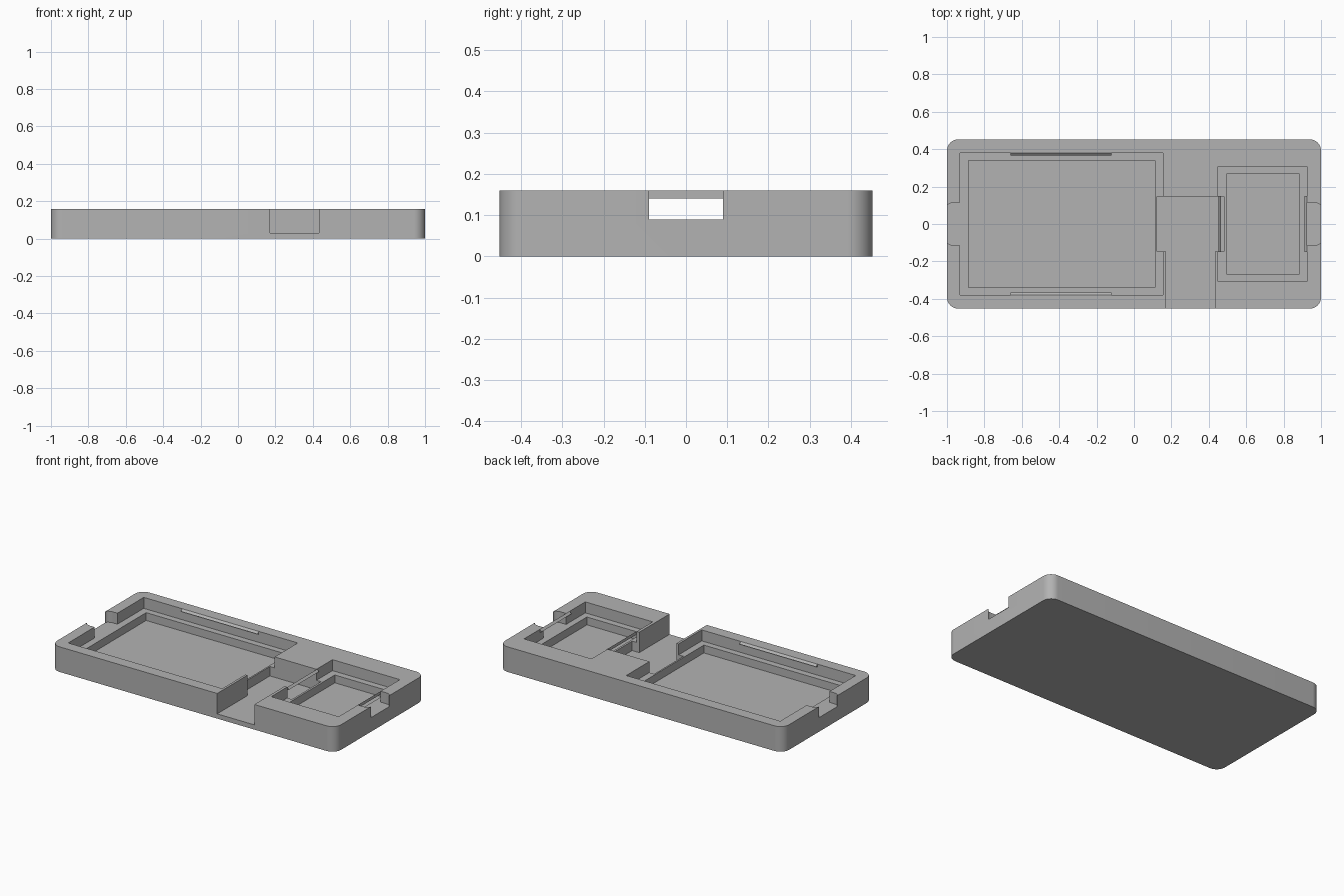
import bpy
import bmesh
from math import cos, sin, pi, radians
from mathutils import Vector

cube = bpy.data.objects.get("Cube")
if cube:
    bpy.data.objects.remove(cube, do_unlink=True)

HEIGHT = 0.16
LEDGE = 0.09
POCKET_FLOOR = 0.04
CHANNEL_FLOOR = 0.03
ABOVE = 0.3

grey = bpy.data.materials.new("plain grey")
grey.use_nodes = True
colour = (0.45, 0.45, 0.45, 1)
grey.diffuse_color = colour
grey.node_tree.nodes["Principled BSDF"].inputs["Base Color"].default_value = colour


def prism(name, outline, sweep):
    """Extrude a closed 3D outline along the sweep vector."""
    bm = bmesh.new()
    face = bm.faces.new([bm.verts.new(p) for p in outline])
    result = bmesh.ops.extrude_face_region(bm, geom=[face])
    moved = [v for v in result["geom"] if isinstance(v, bmesh.types.BMVert)]
    bmesh.ops.translate(bm, verts=moved, vec=Vector(sweep))
    bmesh.ops.recalc_face_normals(bm, faces=bm.faces)
    mesh = bpy.data.meshes.new(name)
    bm.to_mesh(mesh)
    bm.free()
    mesh.materials.append(grey)
    obj = bpy.data.objects.new(name, mesh)
    bpy.context.collection.objects.link(obj)
    return obj


def slab(name, points, z0, z1):
    return prism(name, [(x, y, z0) for x, y in points], (0, 0, z1 - z0))


def rectangle(x0, x1, y0, y1):
    return [(x0, y0), (x1, y0), (x1, y1), (x0, y1)]


def rounded_rectangle(hx, hy, r, steps=12):
    points = []
    for i, (sx, sy) in enumerate([(1, 1), (-1, 1), (-1, -1), (1, -1)]):
        for k in range(steps + 1):
            a = (i + k / steps) * pi / 2
            points.append((sx * (hx - r) + r * cos(a), sy * (hy - r) + r * sin(a)))
    return points


# Tray body
body = slab("tray_body", rounded_rectangle(1, 0.452, 0.06), 0, HEIGHT)


def cut(points, floor):
    cutter = slab("cutter", points, floor, ABOVE)
    cutter.hide_render = True
    mod = body.modifiers.new("cut", "BOOLEAN")
    mod.operation = "DIFFERENCE"
    mod.solver = "EXACT"
    mod.object = cutter
    bpy.ops.object.select_all(action="DESELECT")
    bpy.context.view_layer.objects.active = body
    body.select_set(True)
    bpy.ops.object.modifier_apply(modifier=mod.name)
    bpy.data.objects.remove(cutter, do_unlink=True)


# Stepped pockets: large one and small one
cut(rectangle(-0.93, 0.155, -0.38, 0.38), LEDGE)
cut(rectangle(-0.885, 0.112, -0.34, 0.34), POCKET_FLOOR)
cut(rectangle(0.45, 0.925, -0.308, 0.308), LEDGE)
cut(rectangle(0.495, 0.885, -0.267, 0.267), POCKET_FLOOR)

# Channel to the front, widening into a box between the pockets
cut([(0.17, -0.6), (0.432, -0.6), (0.432, -0.147), (0.482, -0.147),
     (0.482, 0.147), (0.122, 0.147), (0.122, -0.147), (0.17, -0.147)],
    CHANNEL_FLOOR)

# End notches with curved cheeks
for side in (-1, 1):
    arc = [(0.96 + 0.04 * sin(a), 0.09 + 0.025 * cos(a))
           for a in [k * pi / 16 for k in range(9)]]
    half = [(0.9, 0.115)] + arc + [(1.1, 0.09)]
    outline = half + [(x, -y) for x, y in reversed(half)]
    cut([(side * x, y) for x, y in outline], LEDGE)

body.select_set(True)
bpy.ops.object.shade_smooth_by_angle(angle=radians(30))

# Wedge-shaped retaining lips: depth from the wall, height
LIP = [(0, HEIGHT), (0.014, 0.148), (0, 0.14)]
for name, side in (("back_lip", 1), ("front_lip", -1)):
    prism(name, [(-0.66, side * (0.38 - d), z) for d, z in LIP], (0.54, 0, 0))
for name, wall, side in (("inner_lip", 0.452, 1), ("outer_lip", 0.925, -1)):
    prism(name, [(wall + side * d, -0.15, z) for d, z in LIP], (0, 0.3, 0))
